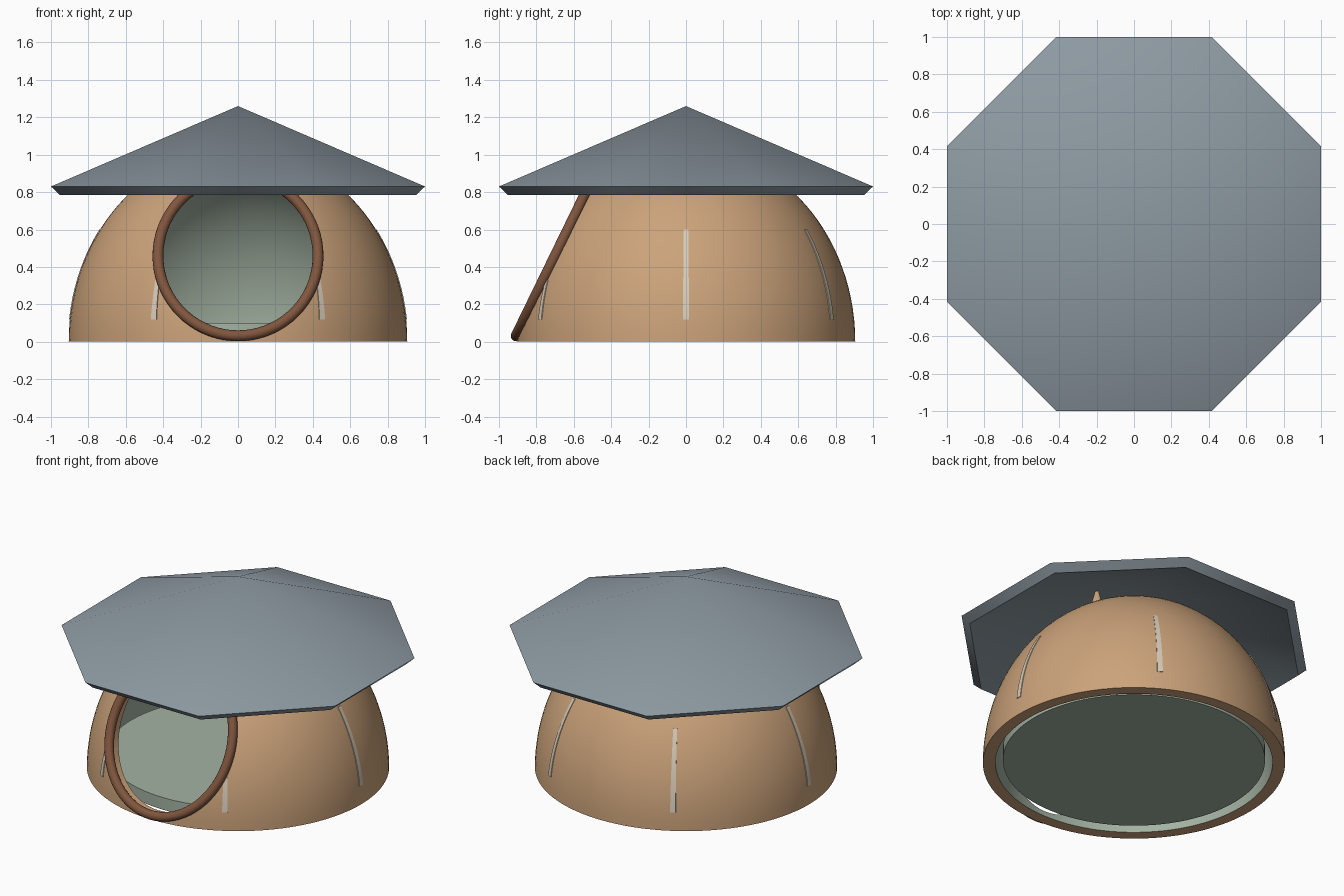
import bpy, bmesh, math
from math import sin, cos, pi, sqrt
from mathutils import Matrix

if "Cube" in bpy.data.objects:
    bpy.data.objects.remove(bpy.data.objects["Cube"])


def material(name, rgb):
    m = bpy.data.materials.new(name)
    m.diffuse_color = (*rgb, 1)
    m.use_nodes = True
    m.node_tree.nodes["Principled BSDF"].inputs["Base Color"].default_value = m.diffuse_color
    return m


TAN = material("tan_clay", (0.60, 0.365, 0.195))
GREEN = material("pale_green", (0.37, 0.45, 0.365))
SLATE = material("slate_grey", (0.27, 0.325, 0.365))
BROWN = material("brown_trim", (0.215, 0.092, 0.048))
CREAM = material("pale_cream", (0.68, 0.60, 0.49))


def finish(name, bm, mats, angle=35):
    bmesh.ops.remove_doubles(bm, verts=bm.verts, dist=1e-5)
    bmesh.ops.recalc_face_normals(bm, faces=bm.faces)
    me = bpy.data.meshes.new(name)
    bm.to_mesh(me)
    bm.free()
    for m in mats:
        me.materials.append(m)
    ob = bpy.data.objects.new(name, me)
    bpy.context.collection.objects.link(ob)
    smooth(ob, angle)
    return ob


def smooth(ob, angle=35):
    for p in ob.data.polygons:
        p.use_smooth = True
    ob.data.set_sharp_from_angle(angle=math.radians(angle))


def lathe(profile, n, closed=False, phase=0.0, rule=None):
    """Revolve (r, z) points about z; rule gives a material for each segment."""
    bm = bmesh.new()
    rows = [[bm.verts.new((r * cos(phase + 2 * pi * i / n),
                           r * sin(phase + 2 * pi * i / n), z))
             for i in range(n)] if r > 1e-6 else [bm.verts.new((0, 0, z))] * n
            for r, z in profile]
    for k in range(len(rows) if closed else len(rows) - 1):
        a, b = rows[k], rows[(k + 1) % len(rows)]
        for i in range(n):
            j = (i + 1) % n
            vs = list(dict.fromkeys((a[i], a[j], b[j], b[i])))
            if len(vs) > 2:
                f = bm.faces.new(vs)
                f.material_index = rule(k) if rule else 0
    return bm


# Dome shell: tan outside and rim, pale green inside
R, H, RI, HI, STEPS = 0.905, 1.035, 0.83, 0.96, 28
ts = [pi / 2 * k / STEPS for k in range(STEPS + 1)]
outer = [(R * cos(t), H * sin(t)) for t in reversed(ts)]
inner = [(RI * cos(t), HI * sin(t)) for t in ts]
dome = finish("dome_shell", lathe(outer + inner, 96,
              rule=lambda k: 1 if k > STEPS else 0), [TAN, GREEN])

# Round doorway cut straight through the front
HOLE_R, HOLE_Z = 0.428, 0.46
bm = bmesh.new()
bmesh.ops.create_cone(bm, cap_ends=True, segments=64, radius1=HOLE_R, radius2=HOLE_R,
                      depth=1.1, matrix=Matrix.Translation((0, -0.65, HOLE_Z))
                      @ Matrix.Rotation(pi / 2, 4, 'X'))
cutter = finish("doorway_cutter", bm, [TAN])
cutter.hide_render = True
mod = dome.modifiers.new("doorway", 'BOOLEAN')
mod.operation, mod.object, mod.solver = 'DIFFERENCE', cutter, 'EXACT'
bpy.context.view_layer.objects.active = dome
bpy.ops.object.modifier_apply(modifier=mod.name)
bpy.data.objects.remove(cutter)
smooth(dome)

# Leaning trim ring around the doorway
LEAN, TUBE = math.atan(0.487), 0.029
bm = bmesh.new()
N, M = 72, 14
ring = []
for i in range(N):
    a = 2 * pi * i / N
    row = []
    for j in range(M):
        b = 2 * pi * j / M
        x = (HOLE_R + TUBE * cos(b)) * cos(a)
        u = (HOLE_R / cos(LEAN) + TUBE * cos(b)) * sin(a)
        w = TUBE * sin(b)
        row.append(bm.verts.new((x, -0.70 + u * sin(LEAN) + w * cos(LEAN),
                                 HOLE_Z + u * cos(LEAN) - w * sin(LEAN))))
    ring.append(row)
for i in range(N):
    for j in range(M):
        p, q = ring[i], ring[(i + 1) % N]
        bm.faces.new((p[j], q[j], q[(j + 1) % M], p[(j + 1) % M]))
finish("doorway_ring", bm, [BROWN], 60)

# Floor slab
finish("floor", lathe([(0, 0.02), (0.785, 0.02), (0.785, 0.1), (0, 0.1)], 96), [GREEN])

# Octagonal roof shell: outer slope, bevelled edge, hollow underside
k8 = 1 / cos(pi / 8)
finish("roof", lathe([(0, 1.26), (k8, 0.83), (0.953 * k8, 0.785), (0, 1.205)], 8,
                     phase=pi / 8), [SLATE])

# Small pegs between dome and roof
for side, x in (("right", 0.29), ("left", -0.29)):
    bm = bmesh.new()
    bmesh.ops.create_cone(bm, cap_ends=True, segments=16, radius1=0.045, radius2=0.008,
                          depth=0.14, matrix=Matrix.Translation((x, 0, 1.02)))
    finish("roof_peg_" + side, bm, [TAN])

# Six thin pale strips lying on the dome
for s in range(6):
    bm = bmesh.new()
    rot = Matrix.Rotation(s * pi / 3, 3, 'Z')
    zmax = 0.33 if s in (4, 5) else 0.6
    prev = None
    for i in range(13):
        z = 0.12 + (zmax - 0.12) * i / 12
        r = R * sqrt(1 - (z / H) ** 2)
        w = 0.017 - 0.005 * i / 12
        row = []
        for d, y in ((0.004, -w), (0.004, w), (-0.004, w), (-0.004, -w)):
            v = bm.verts.new((r + d, y, z))
            v.co = rot @ v.co
            row.append(v)
        if prev:
            for j in range(4):
                bm.faces.new((prev[j], prev[(j + 1) % 4], row[(j + 1) % 4], row[j]))
        if i in (0, 12):
            bm.faces.new(row)
        prev = row
    finish("wall_strip_%d" % (s + 1), bm, [CREAM])
